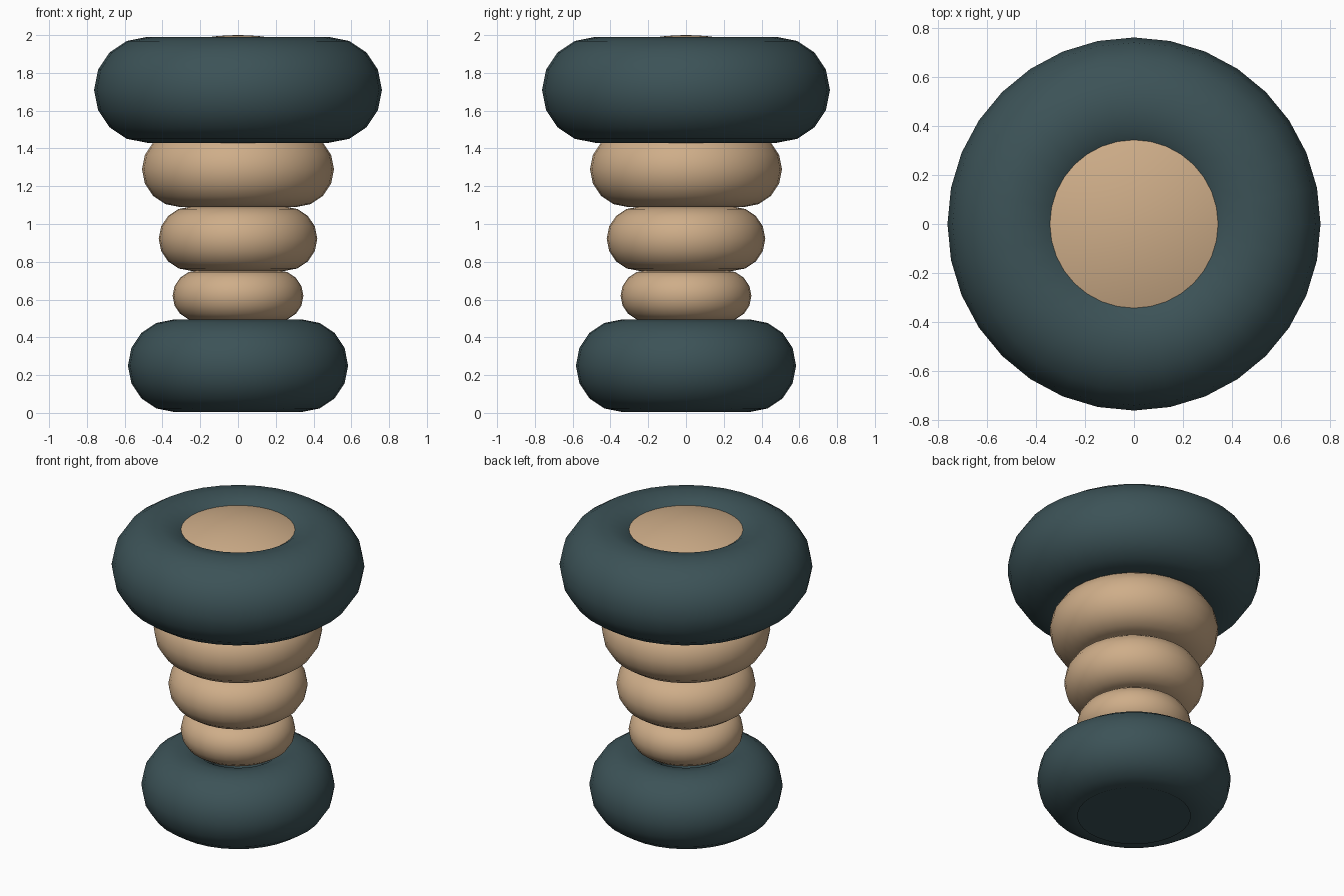
import bpy, math

if "Cube" in bpy.data.objects:
    bpy.data.objects.remove(bpy.data.objects["Cube"])


def material(name, color):
    m = bpy.data.materials.new(name)
    m.diffuse_color = color
    m.use_nodes = True
    m.node_tree.nodes["Principled BSDF"].inputs["Base Color"].default_value = m.diffuse_color
    return m


TEAL = material("dark_teal", (0.045, 0.085, 0.095, 1))
TAN = material("tan", (0.62, 0.42, 0.25, 1))
SIDES = 32


def lathe(name, profile, mat, closed):
    """Spin (radius, height) points about z; radius 0 makes a pole."""
    verts, loops = [], []
    for r, z in profile:
        if r == 0:
            loops.append([len(verts)] * SIDES)
            verts.append((0, 0, z))
        else:
            loops.append(list(range(len(verts), len(verts) + SIDES)))
            verts += [(r * math.cos(2 * math.pi * i / SIDES),
                       r * math.sin(2 * math.pi * i / SIDES), z) for i in range(SIDES)]
    faces = []
    pairs = list(zip(loops, loops[1:]))
    if closed:
        pairs.append((loops[-1], loops[0]))
    for a, b in pairs:
        for i in range(SIDES):
            j = (i + 1) % SIDES
            f = list(dict.fromkeys((a[i], a[j], b[j], b[i])))
            faces.append(f)
    me = bpy.data.meshes.new(name)
    me.from_pydata(verts, [], faces)
    me.materials.append(mat)
    me.shade_smooth()
    ob = bpy.data.objects.new(name, me)
    bpy.context.collection.objects.link(ob)
    return ob


def ring(name, outer, z, minor, mat, n=16):
    major = outer - minor
    pts = [(major + minor * math.cos(2 * math.pi * k / n),
            z + minor * math.sin(2 * math.pi * k / n)) for k in range(n)]
    return lathe(name, pts, mat, True)


# stacked rings, bottom to top
ring("base_ring", 0.583, 0.25, 0.245, TEAL)
ring("lower_ring", 0.346, 0.62, 0.135, TAN)
ring("middle_ring", 0.42, 0.922, 0.17, TAN)
ring("upper_ring", 0.508, 1.29, 0.2, TAN)
ring("top_ring", 0.762, 1.71, 0.28, TEAL)

# flat disc closing the base
lathe("base_disc", [(0.343, 0.0), (0, 0.0)], TEAL, False)

# gently domed skin in the top ring
lathe("top_skin", [(r, 2.0 - 0.44 * r * r) for r in (0.42, 0.36, 0.3, 0.24, 0.18, 0.12, 0.06, 0)],
      TAN, False)
